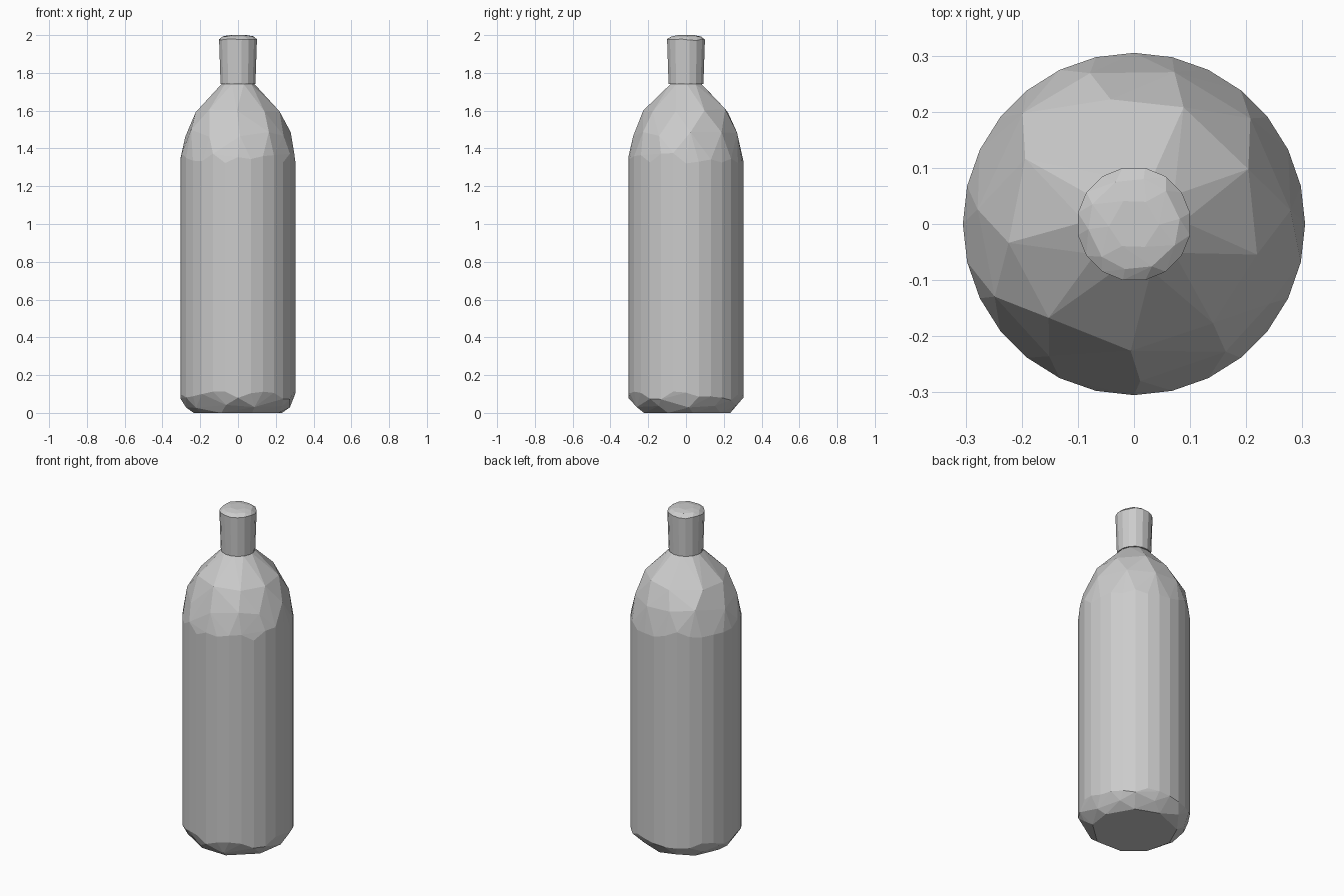
import bpy, bmesh, random
from math import sin, cos, pi

if "Cube" in bpy.data.objects:
    bpy.data.objects.remove(bpy.data.objects["Cube"], do_unlink=True)

random.seed(4)

grey = bpy.data.materials.new("plain grey")
grey.use_nodes = True
COLOUR = (0.6, 0.6, 0.6, 1)
grey.diffuse_color = COLOUR
grey.node_tree.nodes["Principled BSDF"].inputs["Base Color"].default_value = COLOUR


def faceted_shell(name, rings):
    """Convex flat-faced solid through rings of (z, radius, sides, turn, angle wobble, z wobble)."""
    bm = bmesh.new()
    for z, r, sides, turn, wobble, lift in rings:
        for i in range(sides):
            a = 2 * pi * (i + turn + random.uniform(-wobble, wobble)) / sides
            bm.verts.new((r * cos(a), r * sin(a), z + random.uniform(-lift, lift)))
    hull = bmesh.ops.convex_hull(bm, input=bm.verts[:])
    loose = {v for v in hull["geom_interior"] + hull["geom_unused"]
             if isinstance(v, bmesh.types.BMVert)}
    bmesh.ops.delete(bm, geom=list(loose), context='VERTS')
    bmesh.ops.dissolve_limit(bm, angle_limit=0.02, verts=bm.verts[:], edges=bm.edges[:])
    bmesh.ops.recalc_face_normals(bm, faces=bm.faces[:])
    mesh = bpy.data.meshes.new(name)
    bm.to_mesh(mesh)
    bm.free()
    mesh.materials.append(grey)
    obj = bpy.data.objects.new(name, mesh)
    bpy.context.collection.objects.link(obj)
    return obj


# Bottle: base, straight wall, then a coarse rounded shoulder
faceted_shell("bottle_body", [
    (0.0, 0.235, 9, 0.3, 0.15, 0.0),
    (0.035, 0.275, 10, 0.0, 0.15, 0.01),
    (0.09, 0.305, 28, 0.0, 0.0, 0.025),
    (1.35, 0.305, 28, 0.0, 0.0, 0.03),
    (1.48, 0.28, 11, 0.2, 0.15, 0.02),
    (1.60, 0.226, 9, 0.6, 0.15, 0.01),
    (1.74, 0.088, 10, 0.0, 0.1, 0.0),
])

# Cap: flares slightly upward, with a bevelled, slightly domed top
faceted_shell("bottle_cap", [
    (1.74, 0.094, 16, 0.5, 0.0, 0.0),
    (1.86, 0.099, 16, 0.5, 0.0, 0.0),
    (1.975, 0.102, 16, 0.5, 0.0, 0.004),
    (1.993, 0.082, 10, 0.2, 0.1, 0.002),
    (2.0, 0.045, 6, 0.0, 0.1, 0.0),
])
